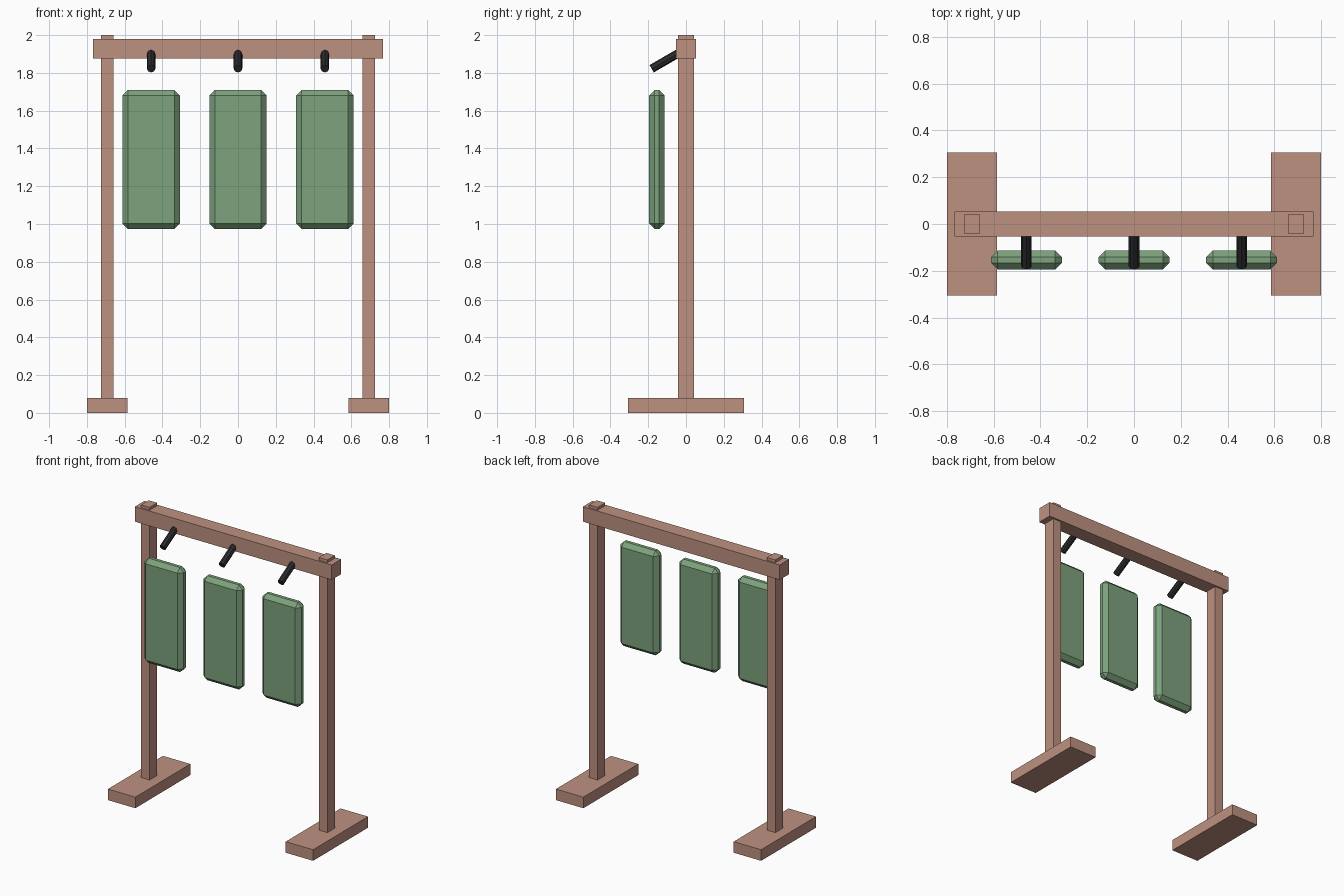
import bpy, math
from mathutils import Vector

if "Cube" in bpy.data.objects:
    bpy.data.objects.remove(bpy.data.objects["Cube"])


def material(name, rgb):
    m = bpy.data.materials.new(name)
    m.diffuse_color = (*rgb, 1)
    m.use_nodes = True
    m.node_tree.nodes["Principled BSDF"].inputs["Base Color"].default_value = m.diffuse_color
    return m


wood = material("reddish_wood", (0.515, 0.283, 0.216))
green = material("soft_green", (0.205, 0.361, 0.205))
black = material("dark_peg", (0.026, 0.026, 0.029))


def box(name, lo, hi, mat, bevel=0):
    lo, hi = Vector(lo), Vector(hi)
    bpy.ops.mesh.primitive_cube_add(size=1, location=(lo + hi) / 2)
    ob = bpy.context.object
    ob.name = name
    ob.scale = hi - lo
    bpy.ops.object.transform_apply(location=False, rotation=False, scale=True)
    ob.data.materials.append(mat)
    if bevel:
        mod = ob.modifiers.new("chamfer", 'BEVEL')
        mod.width = bevel
        mod.segments = 1
    return ob


# Feet and posts on both sides
for side, s in (("left", -1), ("right", 1)):
    x = 0.693 * s
    box(side + "_foot", (x - 0.107, -0.306, 0), (x + 0.107, 0.306, 0.078), wood)
    box(side + "_post", (x - 0.033, -0.042, 0.04), (x + 0.033, 0.042, 2.0), wood)

# Top rail
box("top_rail", (-0.768, -0.053, 1.875), (0.768, 0.053, 1.98), wood)

# Slanted pegs and hanging panels
tip = Vector((0, -0.182, 1.822))
axis = Vector((0, math.cos(math.radians(30)), math.sin(math.radians(30))))
length = 0.2
for label, x in (("left", -0.46), ("middle", 0), ("right", 0.46)):
    bpy.ops.mesh.primitive_cylinder_add(
        vertices=8, radius=0.0225, depth=length,
        location=tip + axis * length / 2 + Vector((x, 0, 0)),
        rotation=(math.radians(-60), 0, 0))
    peg = bpy.context.object
    peg.name = label + "_peg"
    peg.data.materials.append(black)
    box(label + "_panel", (x - 0.152, -0.195, 0.973), (x + 0.152, -0.113, 1.71),
        green, 0.029)
